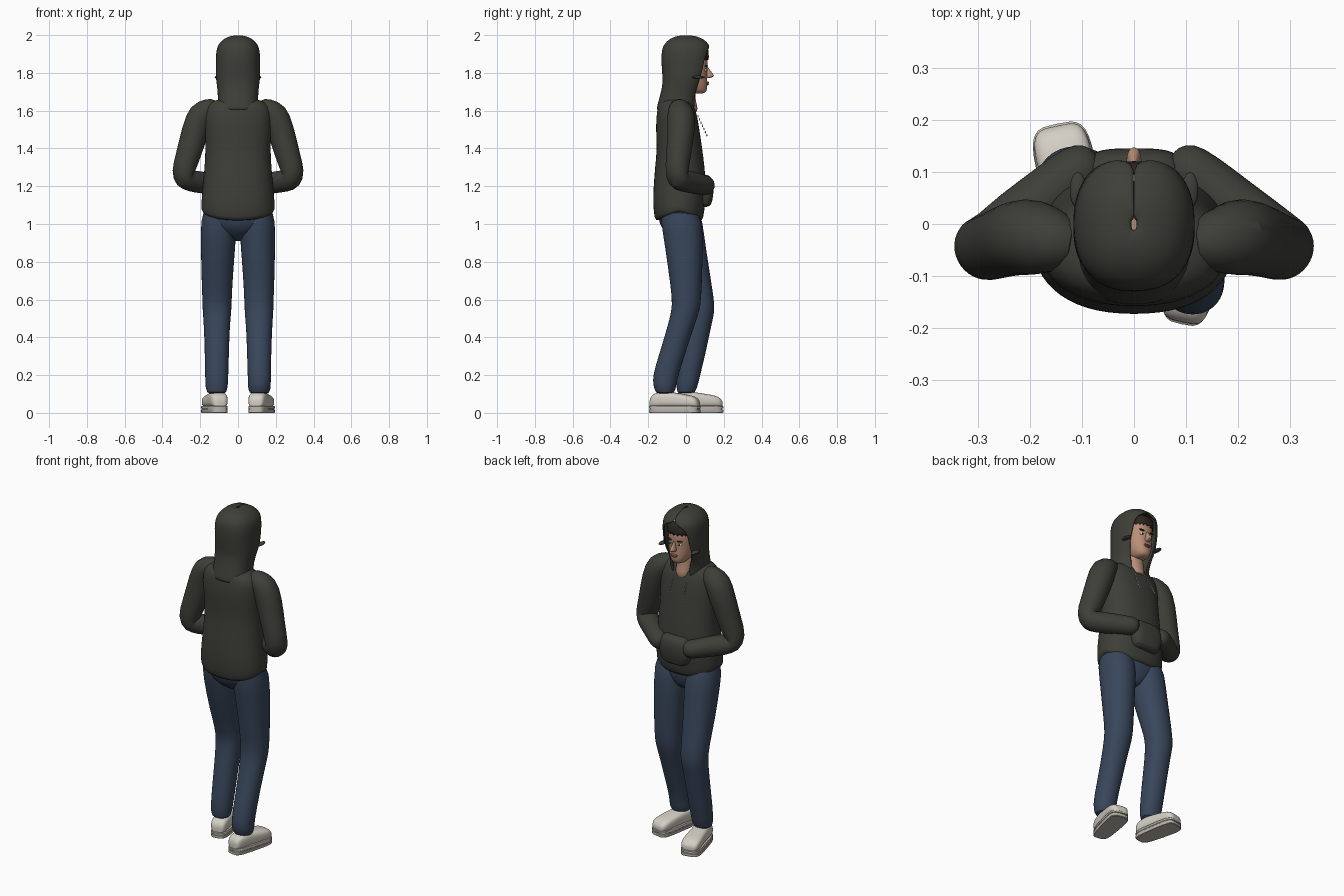
import bpy, bmesh, math
from mathutils import Vector, Matrix

if "Cube" in bpy.data.objects:
    bpy.data.objects.remove(bpy.data.objects["Cube"])


def mat(name, r, g, b):
    m = bpy.data.materials.new(name)
    m.diffuse_color = (r, g, b, 1)
    m.use_nodes = True
    m.node_tree.nodes["Principled BSDF"].inputs["Base Color"].default_value = m.diffuse_color
    return m


HOODIE = mat("dark olive cloth", 0.047, 0.049, 0.039)
DENIM = mat("blue denim", 0.040, 0.062, 0.105)
SHOE = mat("off white leather", 0.66, 0.62, 0.55)
SOLE = mat("pale grey rubber", 0.50, 0.47, 0.42)
SKIN = mat("skin", 0.48, 0.27, 0.18)
HAIR = mat("dark brown hair", 0.025, 0.019, 0.015)
LIPS = mat("lips", 0.34, 0.14, 0.11)
WHITE = mat("white", 0.75, 0.75, 0.72)


def finish(bm, name, material, sub=1, angle=50, thick=0):
    bmesh.ops.recalc_face_normals(bm, faces=bm.faces)
    me = bpy.data.meshes.new(name)
    bm.to_mesh(me)
    bm.free()
    me.materials.append(material)
    ob = bpy.data.objects.new(name, me)
    bpy.context.collection.objects.link(ob)
    if thick:
        s = ob.modifiers.new("thickness", 'SOLIDIFY')
        s.thickness, s.offset = thick, -1
    if sub:
        ob.modifiers.new("smooth", 'SUBSURF').levels = sub
        ob.modifiers["smooth"].render_levels = sub
    bpy.ops.object.select_all(action='DESELECT')
    ob.select_set(True)
    bpy.context.view_layer.objects.active = ob
    bpy.ops.object.shade_smooth_by_angle(angle=math.radians(angle))
    return ob


def skin_rings(name, rings, material, closed=True, caps=(True, True), **kw):
    """Bridge a list of equally long point rings into one surface."""
    bm = bmesh.new()
    vs = [[bm.verts.new(p) for p in r] for r in rings]
    n = len(vs[0])
    for a, b in zip(vs, vs[1:]):
        for i in range(n if closed else n - 1):
            j = (i + 1) % n
            bm.faces.new((a[i], a[j], b[j], b[i]))
    for ring, cap in ((vs[0], caps[0]), (vs[-1], caps[1])):
        if cap:
            mid = bm.verts.new(sum((v.co for v in ring), Vector()) / n)
            for i in range(n):
                bm.faces.new((ring[i], ring[(i + 1) % n], mid))
    return finish(bm, name, material, **kw)


def spow(v, e):
    return math.copysign(abs(v) ** e, v)


def point(w, yb, yf, a, e, x=0):
    """Point on a rounded section; angle 0 looks to +y."""
    return x + w * spow(math.sin(a), e), (yb + yf) / 2 + (yf - yb) / 2 * spow(math.cos(a), e)


def section(z, w, yb, yf, x=0, e=0.88, n=28, dip=0):
    out = []
    for i in range(n):
        a = 2 * math.pi * i / n
        out.append(Vector((*point(w, yb, yf, a, e, x), z - dip * abs(math.cos(a)))))
    return out


def tube(name, pts, material, n=18):
    """Round limb through points given as (x, y, z, radius)."""
    p = [Vector(q[:3]) for q in pts]
    rings = []
    for i, q in enumerate(pts):
        t = (p[min(i + 1, len(p) - 1)] - p[max(i - 1, 0)]).normalized()
        u = t.cross(Vector((0.6, 0.8, 0))).normalized()
        v = t.cross(u)
        rings.append([p[i] + q[3] * (u * math.cos(k * 2 * math.pi / n) + v * math.sin(k * 2 * math.pi / n))
                      for k in range(n)])
    return skin_rings(name, rings, material)


def blob(name, loc, size, material, rot=0):
    bm = bmesh.new()
    m = Matrix.Translation(loc) @ Matrix.Rotation(rot, 4, 'Y') @ Matrix.Diagonal((*size, 1))
    bmesh.ops.create_uvsphere(bm, u_segments=14, v_segments=8, radius=1, matrix=m)
    return finish(bm, name, material, sub=0, angle=80)


# Torso with a hem that hangs lower at the front and back
torso = [(1.665, .09, -.11, .01), (1.645, .15, -.14, .032), (1.60, .183, -.156, .055),
         (1.5, .178, -.161, .072), (1.4, .172, -.153, .086), (1.3, .178, -.165, .1),
         (1.2, .187, -.172, .106), (1.12, .195, -.176, .104)]
rings = [section(*t) for t in torso] + [section(1.075, .195, -.168, .092, dip=.05),
                                        section(1.065, .188, -.155, .082, dip=.05)]
skin_rings("hoodie_body", rings, HOODIE)

# Front pocket holding both hands
pocket = [(1.09, .05, .03, .115), (1.10, .085, .03, .135), (1.15, .1, .03, .145),
          (1.21, .1, .03, .148), (1.25, .085, .03, .135), (1.262, .06, .03, .11)]
skin_rings("front_pocket", [section(*t, e=.6) for t in pocket], HOODIE)

# Sleeves and cuffs
for s, side in ((1, "a"), (-1, "b")):
    arm = [(.11, -.04, 1.62, .04), (.145, -.035, 1.612, .06), (.195, -.025, 1.588, .076),
           (.225, -.025, 1.5, .074), (.264, -.04, 1.36, .066), (.294, -.05, 1.27, .063),
           (.285, -.042, 1.237, .062), (.25, -.012, 1.228, .06), (.19, .035, 1.22, .058),
           (.125, .09, 1.207, .054), (.09, .112, 1.203, .052), (.07, .122, 1.2, .03)]
    tube("sleeve_" + side, [(s * x, y, z, r) for x, y, z, r in arm], HOODIE)

# Hood: each level is an arc left open at the face (z, width, back, front, opening angle)
hood = [(1.605, .112, -.158, .055, 24), (1.65, .106, -.146, .056, 27), (1.70, .108, -.132, .07, 36),
        (1.75, .114, -.123, .098, 45), (1.78, .118, -.125, .11, 46), (1.82, .116, -.128, .125, 46),
        (1.86, .117, -.13, .13, 44), (1.895, .117, -.13, .132, 38), (1.92, .114, -.127, .132, 28),
        (1.938, .109, -.122, .13, 12), (1.955, .1, -.113, .12, 0), (1.978, .08, -.09, .095, 0),
        (1.995, .045, -.055, .058, 0), (2.0, .004, -.01, .008, 0)]
N = 36
rings = []
for z, w, yb, yf, a0 in hood:
    a0 = math.radians(a0)
    rings.append([Vector((*point(w, yb, yf, a0 + (2 * math.pi - 2 * a0) * i / N, .85), z))
                  for i in range(N + 1)])
skin_rings("hood", rings, HOODIE, closed=False, caps=(False, False), thick=.01)
for s in (1, -1):
    blob("hood_fold", (s * .108, .065, 1.777), (.016, .035, .008), HOODIE)

# Head and neck
head = [(1.69, .022, .03, .09), (1.70, .04, .0, .108), (1.72, .054, -.03, .113), (1.75, .066, -.05, .114),
        (1.80, .075, -.07, .110), (1.84, .078, -.08, .115), (1.88, .077, -.08, .114),
        (1.92, .068, -.07, .1), (1.945, .04, -.04, .07)]
skin_rings("head", [section(*t) for t in head], SKIN)
neck = [(1.59, .045, -.05, .066), (1.63, .05, -.06, .058), (1.67, .05, -.06, .048), (1.74, .052, -.06, .05)]
skin_rings("neck", [section(*t) for t in neck], SKIN)
nose = [(1.835, .006, .09, .116), (1.81, .009, .09, .130), (1.79, .014, .09, .149),
        (1.781, .016, .09, .150), (1.772, .012, .09, .128)]
skin_rings("nose", [section(*t, n=12) for t in nose], SKIN)
blob("upper_lip", (0, .113, 1.749), (.022, .010, .005), LIPS)
blob("lower_lip", (0, .112, 1.741), (.018, .010, .005), LIPS)
for s in (1, -1):
    blob("eye", (s * .031, .103, 1.815), (.014, .008, .007), WHITE)
    blob("iris", (s * .031, .109, 1.815), (.006, .004, .006), HAIR)
    blob("eyebrow", (s * .033, .108, 1.836), (.019, .008, .004), HAIR, rot=-s * .12)

# Fringe with a ragged lower edge
rings = []
for z, w, yf, rag in ((1.868, .081, .119, .012), (1.885, .082, .121, 0), (1.92, .08, .118, 0), (1.945, .06, .1, 0)):
    rings.append([Vector((*point(w, -.08, yf, math.radians(-80 + 160 * i / 20), .88), z + rag * (i % 2)))
                  for i in range(21)])
skin_rings("fringe", rings, HAIR, closed=False, caps=(False, False), sub=0, thick=.006)

# Beaded drawstrings
for s in (1, -1):
    for i in range(7):
        t = i / 6
        blob("drawstring", (s * (.045 + .008 * t), .064 + .046 * t, 1.57 - .1 * t), (.0035, .0035, .007), WHITE)

# Trouser seat
seat = [(1.12, .16, -.14, .07), (1.06, .183, -.15, .08), (1.0, .165, -.142, .076),
        (.96, .11, -.115, .065), (.925, .05, -.07, .045), (.91, .02, -.04, .02)]
skin_rings("trouser_seat", [section(*t) for t in seat], DENIM)

# Trouser legs: (z, x, half width, mid y, half depth)
front_leg = [(1.08, .1, .095, -.03, .11), (.95, .103, .095, -.01, .105), (.75, .11, .085, .035, .09),
             (.6, .111, .078, .075, .074), (.54, .111, .077, .08, .073), (.47, .112, .069, .066, .07),
             (.3, .112, .064, .033, .068), (.17, .113, .061, .008, .06), (.1, .113, .058, 0, .052)]
back_leg = [(1.08, .1, .095, -.035, .11), (.95, .103, .095, -.015, .107), (.75, .11, .085, -.003, .09),
            (.6, .111, .078, .004, .077), (.54, .111, .077, -.002, .075), (.45, .112, .069, -.03, .07),
            (.3, .112, .064, -.077, .069), (.2, .113, .062, -.108, .068), (.15, .113, .061, -.113, .062),
            (.1, .113, .058, -.11, .052)]


def shoe(name, side, y0):
    """Shoe pointing slightly outward; y0 is the middle of its length."""
    m = Matrix.Translation((side * .12, y0, 0)) @ Matrix.Rotation(-side * math.radians(12), 4, 'Z')
    # Sole outline, slightly wider at the toe, with a thin groove
    rings = []
    for z, k in ((0, .97), (.003, 1), (.017, 1), (.019, .96), (.022, .96), (.024, 1), (.034, 1), (.037, .97)):
        ring = []
        for p in section(z, .055 * k, -.136 * k, .136 * k, e=.5, n=32):
            p.x *= 1 + p.y * 0.9
            ring.append(m @ p)
        rings.append(ring)
    skin_rings(name + "_sole", rings, SOLE, sub=0, angle=35)
    # Upper built from upright slices: (y, half width, top height)
    rings = []
    for y, w, h in ((-.132, .025, .07), (-.124, .04, .092), (-.10, .047, .108), (-.05, .049, .114),
                    (.0, .050, .108), (.05, .054, .1), (.095, .055, .092), (.12, .048, .08), (.132, .034, .062)):
        ring = []
        for i in range(20):
            a = 2 * math.pi * i / 20
            ring.append(m @ Vector((w * spow(math.cos(a), .65), y,
                                    .028 + (h - .028) * (.5 + .5 * spow(math.sin(a), .65)))))
        rings.append(ring)
    skin_rings(name + "_upper", rings, SHOE)


for name, side, leg, y0 in (("front", -1, front_leg, .06), ("back", 1, back_leg, -.06)):
    skin_rings(name + "_trouser_leg",
               [section(z, w, y - d, y + d, x=side * x, e=.95, n=24) for z, x, w, y, d in leg], DENIM)
    shoe(name + "_shoe", side, y0)
